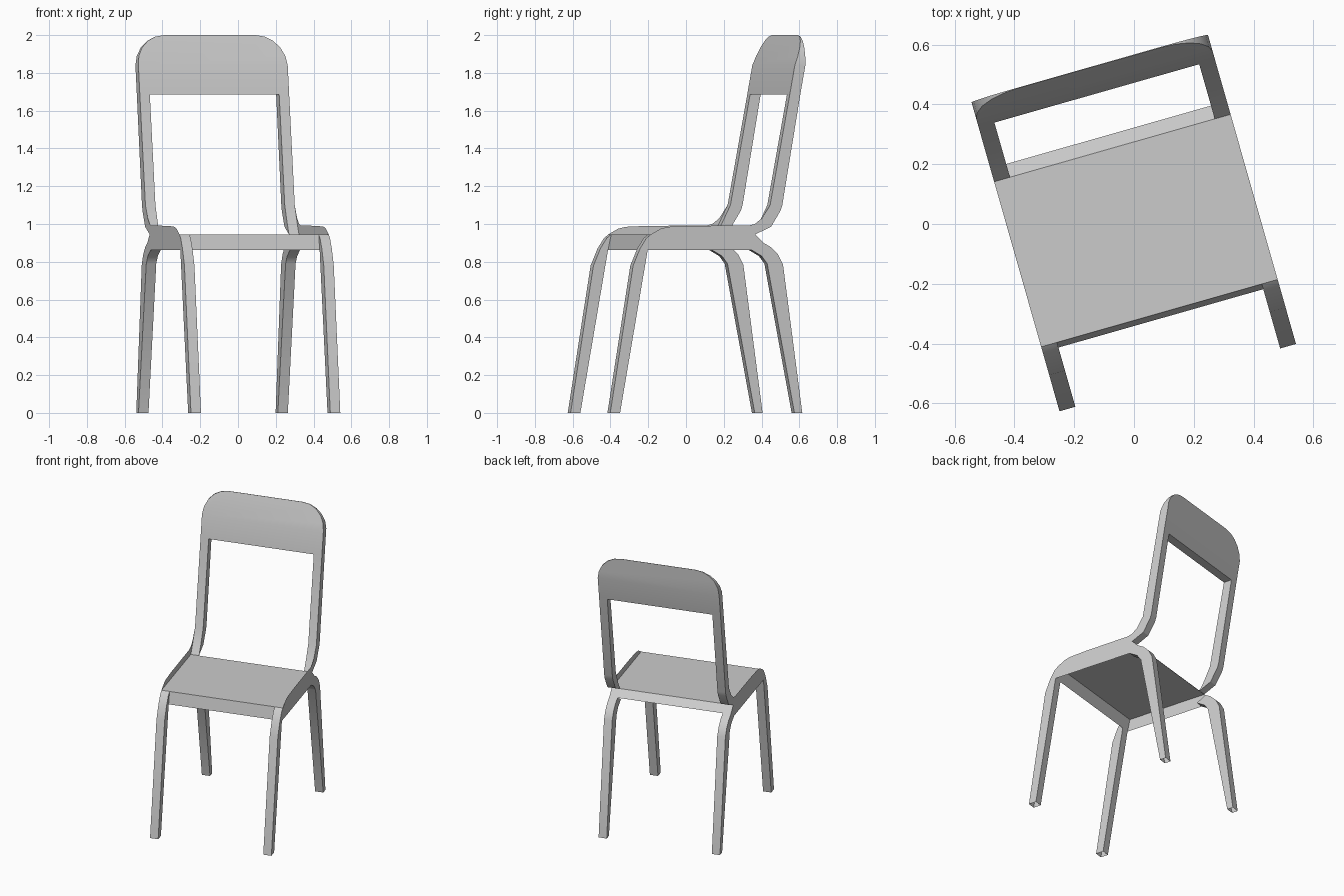
import bpy, bmesh
from math import radians, sin, cos, pi

cube = bpy.data.objects.get("Cube")
if cube:
    bpy.data.objects.remove(cube)

GREY = (0.6, 0.6, 0.6, 1)
mat = bpy.data.materials.new("light grey")
mat.use_nodes = True
mat.diffuse_color = GREY
mat.node_tree.nodes["Principled BSDF"].inputs["Base Color"].default_value = GREY

TURN = radians(15.9)   # the chair stands turned on its spot
OUT, INN = 0.411, 0.356  # outer and inner faces of the frame


def finish(name, bm):
    me = bpy.data.meshes.new(name)
    bm.to_mesh(me)
    bm.free()
    ob = bpy.data.objects.new(name, me)
    bpy.context.collection.objects.link(ob)
    me.materials.append(mat)
    ob.rotation_euler.z = TURN
    bpy.ops.object.select_all(action='DESELECT')
    ob.select_set(True)
    bpy.context.view_layer.objects.active = ob
    bpy.ops.object.shade_smooth_by_angle(angle=radians(30))


def bar(name, profile, s, open_edges):
    """Frame bar from a side profile (y, z), left open along some edges."""
    bm = bmesh.new()
    a = [bm.verts.new((s * OUT, y, z)) for y, z in profile]
    b = [bm.verts.new((s * INN, y, z)) for y, z in profile]
    n = len(a)
    bm.faces.new(a)
    bm.faces.new(b[::-1])
    sides = []
    for i in range(n):
        j = (i + 1) % n
        sides.append(bm.faces.new((a[i], b[i], b[j], a[j])))
    bmesh.ops.recalc_face_normals(bm, faces=bm.faces)
    bmesh.ops.delete(bm, geom=[sides[i] for i in open_edges], context='FACES_ONLY')
    finish(name, bm)


# Seat sheet with front apron and sloping rear lip, open underneath
seat = [(-.328, .862), (-.31, .945), (.264, .945), (.31, .90)]
bm = bmesh.new()
rows = [[bm.verts.new((x, y, z)) for x in (-OUT, OUT)] for y, z in seat]
for p, q in zip(rows, rows[1:]):
    bm.faces.new((p[0], p[1], q[1], q[0]))
finish("seat", bm)

# Frame profiles
front_leg = [(-.534, 0), (-.408, .78), (-.37, .87), (-.335, .925), (-.31, .945),
             (-.328, .862), (-.48, 0)]
rear_leg = [(.523, 0), (.417, .785), (.39, .838), (.351, .877), (.31, .90),
            (.245, .862), (.30, .83), (.33, .79), (.48, 0)]
post = [(.264, .945), (.30, 1.005), (.346, 1.1), (.455, 1.69),
        (.513, 1.69), (.413, 1.1), (.403, 1.07), (.351, .985)]
# Thin cheek closing the seat's side, arched above the seat and up to the post
cheek = [(-.328, .862), (-.31, .945), (-.257, .975), (-.216, .985), (-.1, .99),
         (.231, .992), (.262, 1.0), (.30, 1.03), (.346, 1.1), (.30, 1.005),
         (.264, .945), (.31, .90), (.245, .862)]

for side, s in (("left", 1), ("right", -1)):
    bar(side + "_front_leg", front_leg, s, (4, 6))
    bar(side + "_rear_leg", rear_leg, s, (4, 8))
    bar(side + "_back_post", post, s, (3,))
    bm = bmesh.new()
    vs = [bm.verts.new((s * OUT, y, z)) for y, z in cheek]
    bm.faces.new(vs[::-1] if s > 0 else vs)
    finish(side + "_seat_cheek", bm)

# Top rail: round-cornered board that thins to its upper edge
LOW, MID, TOP, R = 1.685, 1.84, 2.0, 0.16
STEPS = 5
half = [(OUT - R + R * cos(i / STEPS * pi / 2), MID + R * sin(i / STEPS * pi / 2))
        for i in range(STEPS + 1)]
arch = half + [(-x, z) for x, z in reversed(half)]
outline = [(-OUT, LOW), (OUT, LOW)] + arch


def depth(z, low, mid, top):
    if z < MID:
        return low + (mid - low) * (z - LOW) / (MID - LOW)
    return mid + (top - mid) * (z - MID) / (TOP - MID)


bm = bmesh.new()
front = [bm.verts.new((x, depth(z, .454, .482, .543), z)) for x, z in outline]
back = [bm.verts.new((x, depth(z, .512, .54, .545), z)) for x, z in outline]
for ring in (front, back):
    bm.faces.new((ring[0], ring[1], ring[2], ring[-1]))
    bm.faces.new(ring[2:])
n = len(outline)
for i in range(n):
    j = (i + 1) % n
    bm.faces.new((front[i], front[j], back[j], back[i]))
bmesh.ops.recalc_face_normals(bm, faces=bm.faces)
finish("top_rail", bm)
